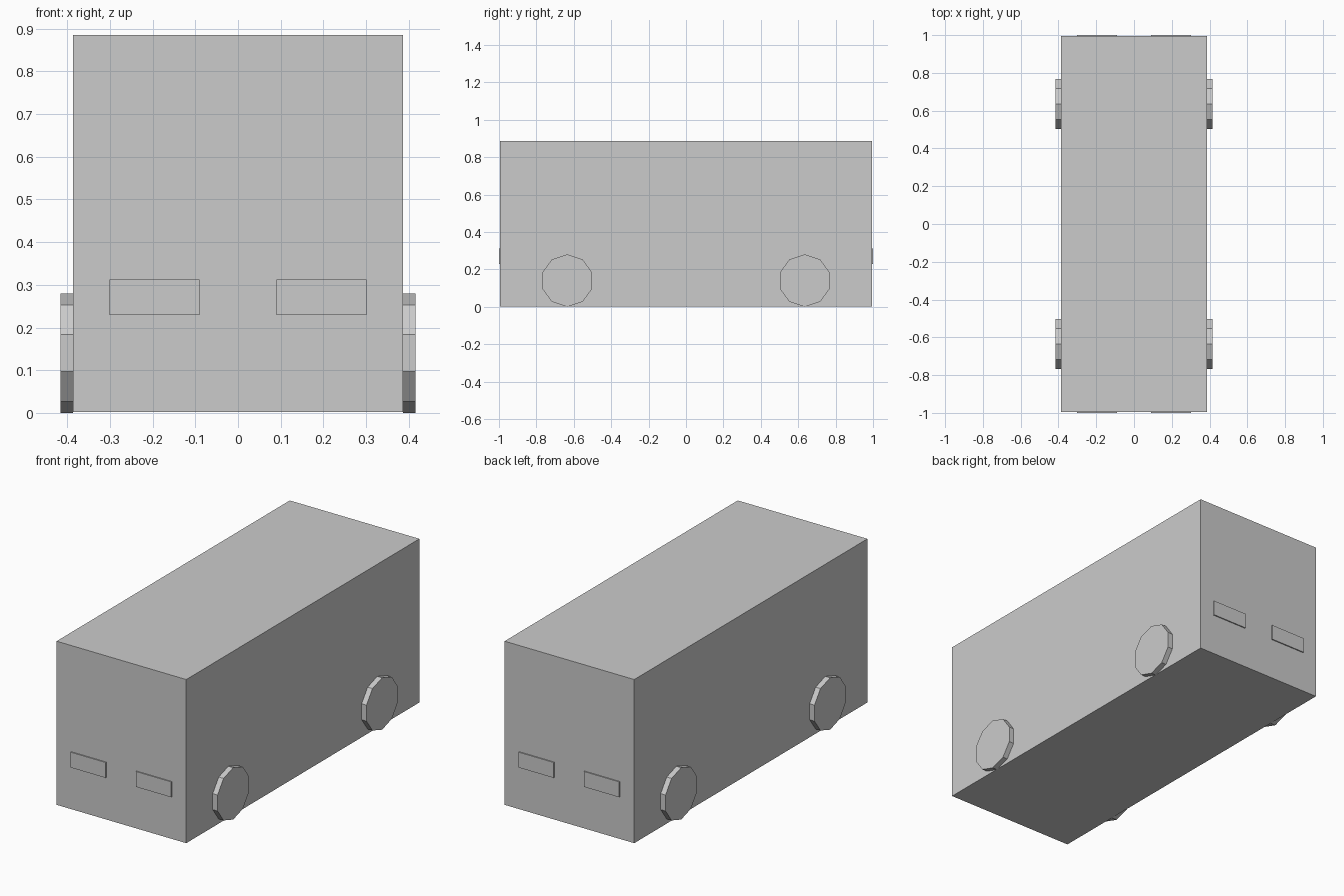
import bpy
from math import pi

if "Cube" in bpy.data.objects:
    bpy.data.objects.remove(bpy.data.objects["Cube"])


def box(name, lo, hi):
    centre = [(a + b) / 2 for a, b in zip(lo, hi)]
    bpy.ops.mesh.primitive_cube_add(size=1, location=centre)
    obj = bpy.context.object
    obj.name = name
    obj.scale = [b - a for a, b in zip(lo, hi)]
    bpy.ops.object.transform_apply(location=False, rotation=False, scale=True)
    return obj


def wheel(name, x, y):
    # ten-sided disc with a corner at top and bottom
    bpy.ops.mesh.primitive_cylinder_add(vertices=10, radius=0.14, depth=0.029,
                                        location=(x, y, 0.14))
    obj = bpy.context.object
    obj.name = name
    obj.rotation_euler = (pi / 2, 0, pi / 2)
    bpy.ops.object.transform_apply(location=False, rotation=True, scale=False)
    return obj


BODY_X, BODY_Y = 0.387, 0.994

# Main box body
box("body", (-BODY_X, -BODY_Y, 0.002), (BODY_X, BODY_Y, 0.885))

for end, s in (("front", -1), ("back", 1)):
    for side, t in (("left", -1), ("right", 1)):
        # Thin light panels on both ends
        xs = sorted((t * 0.09, t * 0.301))
        ys = sorted((s * BODY_Y, s * 1.0))
        box(f"{end}_light_{side}", (xs[0], ys[0], 0.229), (xs[1], ys[1], 0.312))
        # Wheels against the sides
        wheel(f"{end}_wheel_{side}", t * 0.4015, s * 0.635)

# Turn wheel profile so corners point straight up
for obj in bpy.data.objects:
    if "_wheel_" in obj.name:
        top = max(v.co.z for v in obj.data.vertices)
        if top < 0.1399:
            obj.rotation_euler.x = pi / 10
